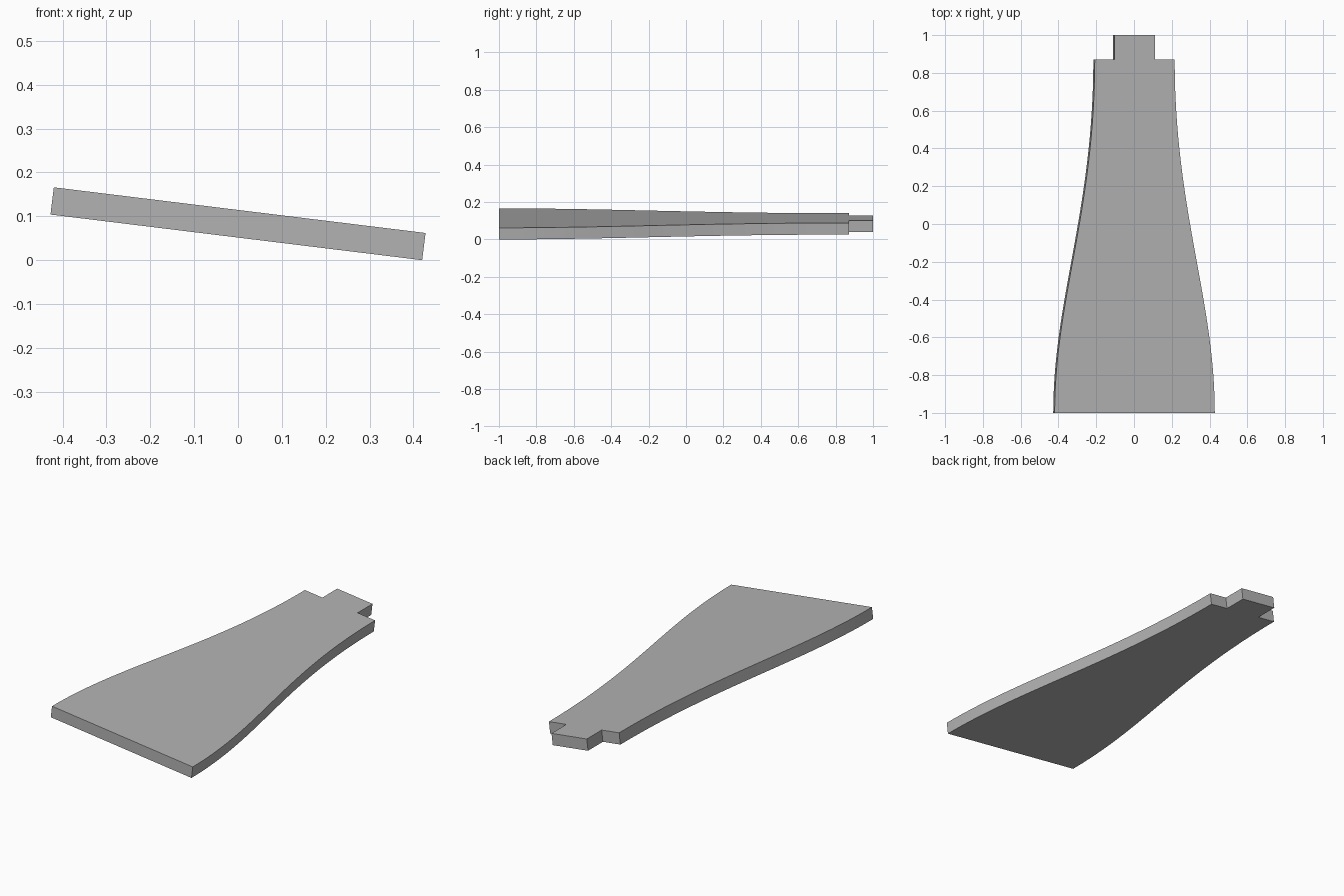
import bpy, bmesh
from math import radians
from mathutils import Matrix, Vector
from mathutils.geometry import interpolate_bezier

cube = bpy.data.objects.get("Cube")
if cube:
    bpy.data.objects.remove(cube, do_unlink=True)

THICKNESS = 0.0625
TILT = radians(7)
WIDE, NARROW, TAB = 0.427, 0.213, 0.107
SHOULDER = 0.872

# Plain grey material
grey = bpy.data.materials.new("plain_grey")
grey.use_nodes = True
colour = (0.45, 0.45, 0.45, 1)
grey.diffuse_color = colour
grey.node_tree.nodes["Principled BSDF"].inputs["Base Color"].default_value = colour

# Right half of the outline: a flowing flank, then the stepped tab
flank = interpolate_bezier(Vector((WIDE, -1)), Vector((WIDE, -0.4)),
                           Vector((NARROW, 0.07)), Vector((NARROW, SHOULDER)), 28)
half = [(p.x, p.y) for p in flank] + [(TAB, SHOULDER), (TAB, 1)]
outline = half + [(-x, y) for x, y in reversed(half)]

# Extrude the mirrored outline into a board and tilt it sideways
bm = bmesh.new()
base = bm.faces.new([bm.verts.new((x, y, -THICKNESS / 2)) for x, y in outline])
top = bmesh.ops.extrude_face_region(bm, geom=[base])
bmesh.ops.translate(bm, vec=(0, 0, THICKNESS),
                    verts=[v for v in top["geom"] if isinstance(v, bmesh.types.BMVert)])
bmesh.ops.recalc_face_normals(bm, faces=bm.faces)
bm.transform(Matrix.Rotation(TILT, 4, "Y"))
lowest = min(v.co.z for v in bm.verts)
bmesh.ops.translate(bm, vec=(0, 0, -lowest), verts=bm.verts)

mesh = bpy.data.meshes.new("tapered_board")
bm.to_mesh(mesh)
bm.free()
mesh.materials.append(grey)
board = bpy.data.objects.new("tapered_board", mesh)
bpy.context.collection.objects.link(board)

# Smooth flanks with sharp rims
bpy.ops.object.select_all(action="DESELECT")
board.select_set(True)
bpy.context.view_layer.objects.active = board
bpy.ops.object.shade_smooth_by_angle(angle=radians(30))
